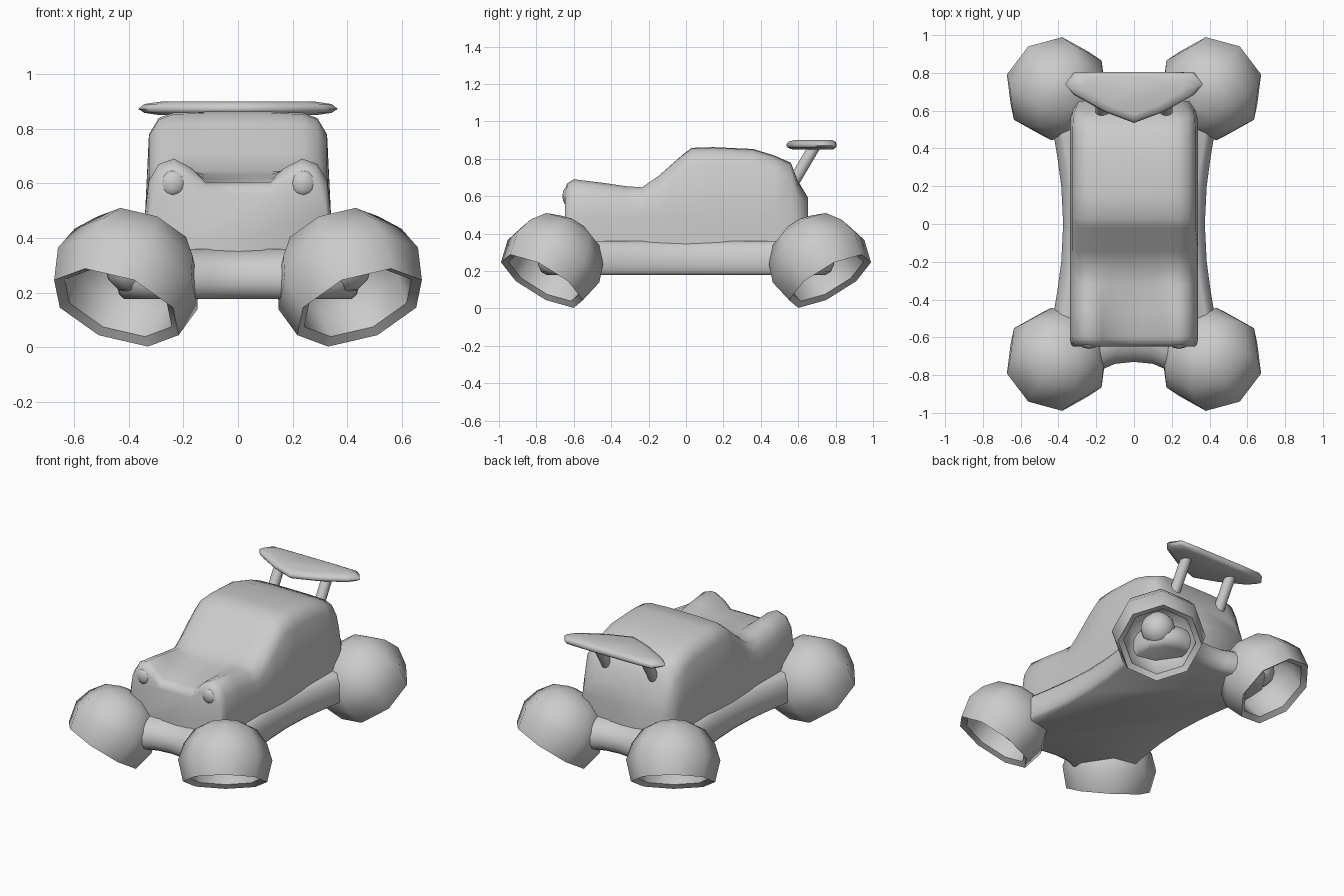
import bpy, bmesh, math
from mathutils import Vector

if "Cube" in bpy.data.objects:
    bpy.data.objects.remove(bpy.data.objects["Cube"])


def finish(bm, name, angle=55):
    bmesh.ops.remove_doubles(bm, verts=bm.verts, dist=0.0005)
    bmesh.ops.recalc_face_normals(bm, faces=bm.faces)
    mesh = bpy.data.meshes.new(name)
    bm.to_mesh(mesh)
    bm.free()
    for p in mesh.polygons:
        p.use_smooth = True
    mesh.set_sharp_from_angle(angle=math.radians(angle))
    ob = bpy.data.objects.new(name, mesh)
    bpy.context.collection.objects.link(ob)
    return ob


def loft(name, rings, angle=55):
    """Skin closed rings of equal length and cap both ends."""
    bm = bmesh.new()
    vs = [[bm.verts.new(p) for p in r] for r in rings]
    n = len(vs[0])
    for a, b in zip(vs, vs[1:]):
        for i in range(n):
            j = (i + 1) % n
            bm.faces.new((a[i], a[j], b[j], b[i]))
    bm.faces.new(vs[0])
    bm.faces.new(vs[-1])
    return finish(bm, name, angle)


def layers(outline, steps, cy=0):
    return [[(x * s, cy + (y - cy) * s, z) for x, y in outline] for s, z in steps]


def ball(name, loc, r, scale=(1, 1, 1), seg=8):
    bm = bmesh.new()
    bmesh.ops.create_uvsphere(bm, u_segments=seg, v_segments=6, radius=r)
    for v in bm.verts:
        v.co = Vector([c * s for c, s in zip(v.co, scale)]) + Vector(loc)
    return finish(bm, name, 65)


# Chassis: concave-sided plate with arms reaching into the pods
quarter = [(0, .73), (.1, .74), (.18, .775), (.29, .79), (.38, .76), (.44, .68),
           (.445, .58), (.43, .5), (.405, .35), (.385, .2), (.375, 0)]
right = [(x, -y) for x, y in quarter] + [(x, y) for x, y in quarter[-2::-1]]
outline = right + [(-x, y) for x, y in right[-2:0:-1]]
loft("chassis", layers(outline, [(.94, .177), (.98, .195), (1, .23), (1, .27),
                                 (.97, .315), (.92, .34), (.86, .36)]), 70)

# Body: sections along y as (y, ridge height, centre height, width factor)
sections = [(-.648, .635, .56, .95), (-.635, .668, .59, .98), (-.6, .69, .605, 1),
            (-.45, .672, .615, 1), (-.32, .653, .632, 1), (-.235, .647, .645, 1),
            (-.144, .71, .71, 1), (-.02, .818, .82, 1), (.03, .853, .858, 1),
            (.144, .859, .862, 1), (.36, .848, .852, 1), (.47, .814, .818, 1),
            (.56, .775, .779, .99), (.6, .67, .68, .96), (.652, .588, .592, .86)]
body = []
for y, zt, zc, k in sections:
    half = [(.34, .3), (.34, .49), (.326, zt - .08), (.29, zt - .02), (.235, zt),
            (.17, zt * .6 + zc * .4), (.12, zc), (0, zc)]
    half = [(x * k, z) for x, z in half]
    ring = half + [(-x, z) for x, z in half[-2::-1]]
    body.append([(x, y, z) for x, z in ring])
loft("body", body, 60)

# Rear wing and its struts
half = [(0, .535), (.16, .595), (.32, .685), (.365, .74), (.32, .802), (.16, .806)]
wing = half + [(0, .806)] + [(-x, y) for x, y in half[:0:-1]]
loft("rear_wing", layers(wing, [(.8, .85), (.94, .858), (1, .872),
                                (.94, .89), (.75, .9)], .71), 70)
for side, s in (("right", 1), ("left", -1)):
    a, b = Vector((.17 * s, .56, .65)), Vector((.17 * s, .69, .87))
    rings = [[p + .033 * Vector((math.cos(t), .86 * math.sin(t), -.5 * math.sin(t)))
              for t in [i * math.pi / 5 for i in range(10)]] for p in (a, b)]
    loft("wing_strut_" + side, rings)
    ball("headlight_" + side, (.238 * s, -.637, .6), .048, (1, .5, 1))

# Hover pods: eight-sided hollow bells tilted outwards
up = Vector((.46, -.68, .57)).normalized()
across = Vector((.83, .56, 0)).normalized()
axis = across.cross(up).normalized()
if axis.z < 0:
    axis.negate()
centre = Vector((.445, -.77, .145))
profile = [(.01, .37), (.1, .358), (.186, .315), (.248, .23), (.28, .13), (.25, 0),
           (.215, .02), (.22, .13), (.17, .25), (.01, .3)]   # radius, height
for fb, fy in (("front", 1), ("rear", -1)):
    for side, sx in (("right", 1), ("left", -1)):
        flip = lambda p: Vector((p.x * sx, p.y * fy, p.z))
        rings = []
        for r, h in profile:
            rings.append([flip(centre + axis * h + r * (up * math.cos(t) + across * math.sin(t)))
                          for t in [i * math.pi / 4 for i in range(8)]])
        loft(f"{fb}_pod_{side}", rings, 60)
        ball(f"{fb}_pod_core_{side}", flip(centre + axis * .19), .105, seg=12)
